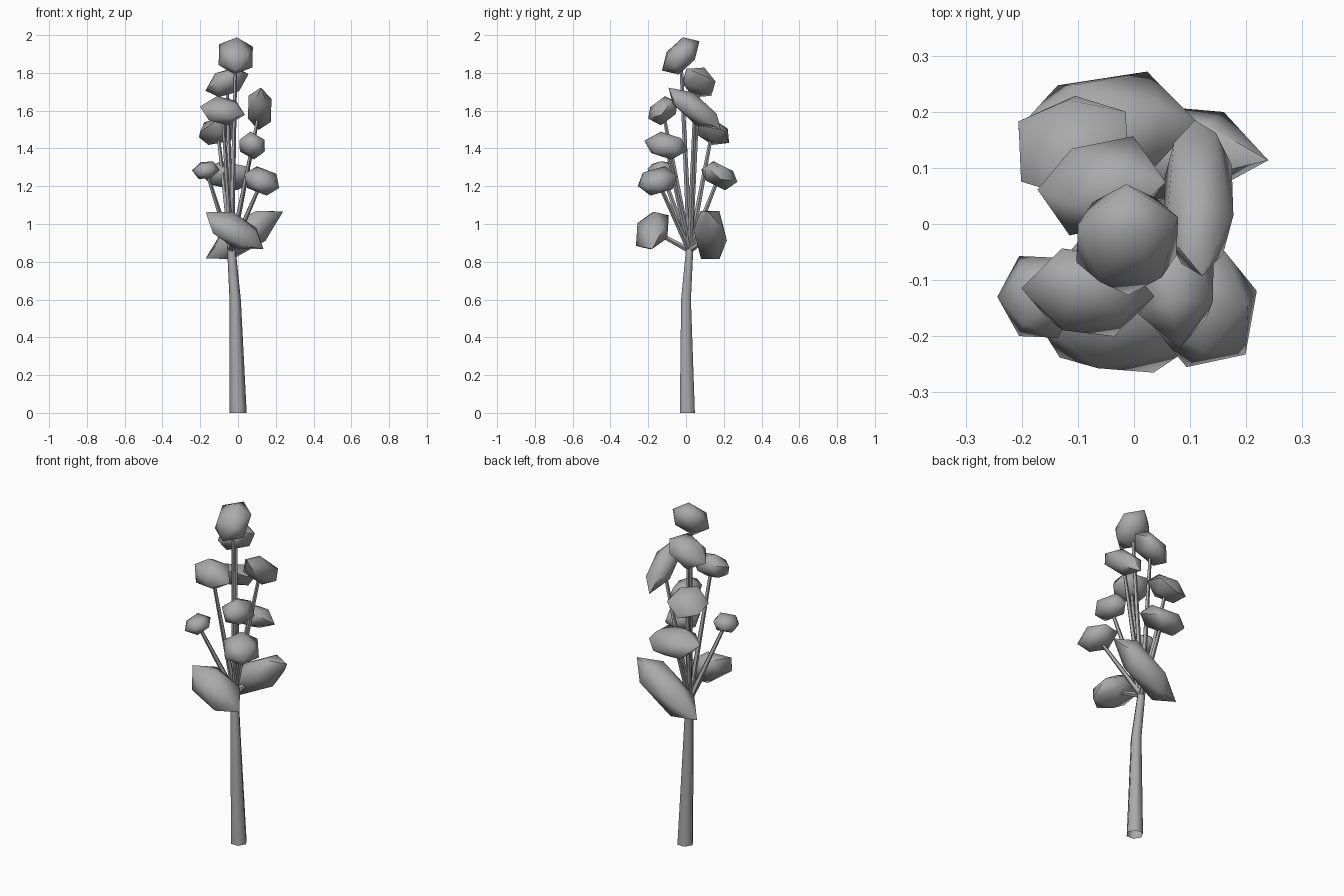
import bpy, bmesh, math
from mathutils import Vector

if "Cube" in bpy.data.objects:
    bpy.data.objects.remove(bpy.data.objects["Cube"])

grey = bpy.data.materials.new("plain grey")
grey.diffuse_color = (0.4, 0.4, 0.4, 1)
grey.use_nodes = True
grey.node_tree.nodes["Principled BSDF"].inputs["Base Color"].default_value = grey.diffuse_color


def finish(name, bm, angle):
    """Turn a bmesh into a smooth-shaded grey object."""
    bmesh.ops.recalc_face_normals(bm, faces=bm.faces[:])
    mesh = bpy.data.meshes.new(name)
    bm.to_mesh(mesh)
    bm.free()
    mesh.materials.append(grey)
    obj = bpy.data.objects.new(name, mesh)
    bpy.context.collection.objects.link(obj)
    bpy.ops.object.select_all(action='DESELECT')
    obj.select_set(True)
    bpy.context.view_layer.objects.active = obj
    bpy.ops.object.shade_smooth_by_angle(angle=math.radians(angle))
    return obj


def tube(name, rings, sides):
    """Loft open polygon rings given as (centre, radius, axis)."""
    bm = bmesh.new()
    loops = []
    for centre, radius, axis in rings:
        q = Vector((0, 0, 1)).rotation_difference(Vector(axis))
        loops.append([bm.verts.new(Vector(centre) + q @ Vector((
            radius * math.cos(math.tau * i / sides),
            radius * math.sin(math.tau * i / sides), 0)))
            for i in range(sides)])
    for a, b in zip(loops, loops[1:]):
        for i in range(sides):
            j = (i + 1) % sides
            bm.faces.new((a[i], a[j], b[j], b[i]))
    return finish(name, bm, 65)


def leaf_clump(name, centre, normal, along, size):
    """Flattened blob: six-cornered zigzag rim between two triangles."""
    n = Vector(normal).normalized()
    u = Vector(along)
    u = (u - n * u.dot(n)).normalized()
    w = n.cross(u)
    bm = bmesh.new()
    for i in range(6):
        a = math.tau * i / 6
        side = 1 if i % 2 else -1
        for radius, height in ((1, 0.24 * side), (0.62, -side)):
            bm.verts.new(Vector(centre) + u * radius * math.cos(a) * size[0]
                         + w * radius * math.sin(a) * size[1] * 1.15
                         + n * height * size[2])
    bmesh.ops.convex_hull(bm, input=bm.verts[:])
    return finish(name, bm, 60)


# Trunk, bending slightly near the top
UP = (0, 0, 1)
tube("trunk", [((0, 0.007, 0), 0.046, UP),
               ((-0.015, 0, 0.6), 0.03, UP),
               ((-0.036, 0.02, 0.88), 0.022, UP)], 6)

# Leaf clumps: centre, facing direction, long direction, half sizes
clumps = [
    ((-0.012, -0.028, 1.89), (0.1, -0.7, 0.7), (0, 1, 1), (0.125, 0.09, 0.062)),
    ((-0.058, 0.068, 1.75), (-0.45, 0.4, 0.8), (0.85, 0.1, 0.45), (0.122, 0.085, 0.055)),
    ((-0.082, -0.122, 1.60), (0, -0.6, 0.8), (1, -0.2, 0), (0.12, 0.08, 0.055)),
    ((0.115, 0.046, 1.61), (0.55, 0.48, 0.68), (0, 0.81, -0.58), (0.178, 0.062, 0.055)),
    ((-0.108, 0.138, 1.49), (-0.2, 0.45, 0.87), (0, 1, -0.5), (0.108, 0.098, 0.052)),
    ((0.075, -0.105, 1.415), (0.5, 0.1, 0.86), (0, 1, -0.12), (0.118, 0.07, 0.056)),
    ((-0.17, -0.13, 1.285), (-0.15, -0.1, 0.98), (1, 0, 0), (0.073, 0.072, 0.041)),
    ((-0.048, 0.176, 1.256), (0, 0.45, 0.9), (1, 0.1, 0), (0.16, 0.094, 0.055)),
    ((0.126, -0.15, 1.228), (0.3, -0.2, 0.93), (1, 0.3, -0.3), (0.104, 0.1, 0.057)),
    ((0.034, 0.128, 0.942), (-0.4, 0.7, 0.6), (0.82, 0, 0.57), (0.24, 0.085, 0.072)),
    ((-0.018, -0.178, 0.965), (0.35, -0.6, 0.7), (0.89, -0.08, -0.45), (0.18, 0.093, 0.06)),
]

# One thin tapering stem runs from the trunk top into each clump
root = Vector((-0.036, 0.02, 0.86))
for k, (centre, normal, along, size) in enumerate(clumps, 1):
    leaf_clump(f"leaf_clump_{k}", centre, normal, along, size)
    tip = Vector(centre)
    axis = (tip - root).normalized()
    tube(f"stem_{k}", [(root, 0.016, axis), (tip, 0.009, axis)], 5)
